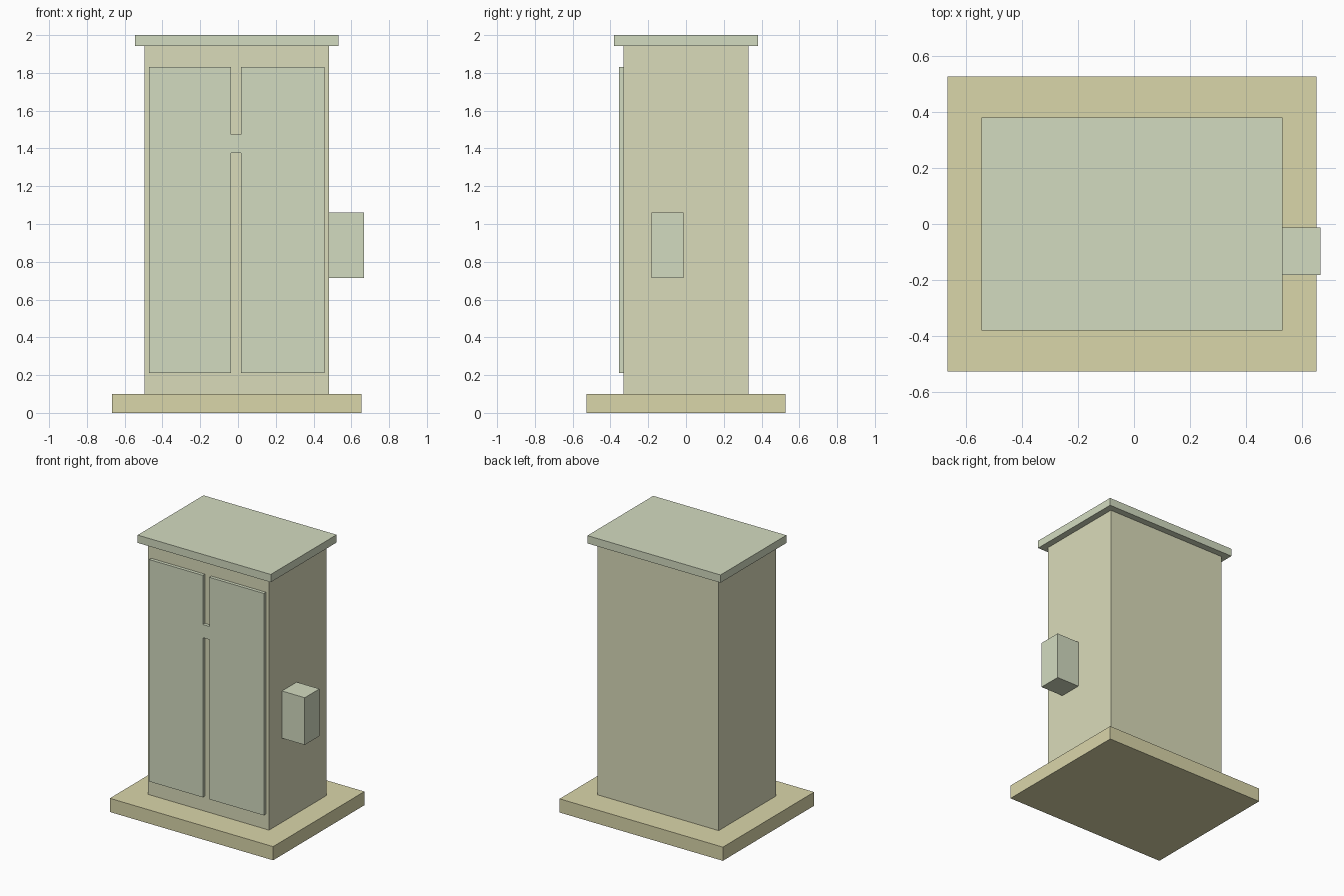
import bpy
import bmesh

if "Cube" in bpy.data.objects:
    bpy.data.objects.remove(bpy.data.objects["Cube"])


def make_material(name, color):
    mat = bpy.data.materials.new(name)
    mat.diffuse_color = (*color, 1.0)
    mat.use_nodes = True
    mat.node_tree.nodes["Principled BSDF"].inputs["Base Color"].default_value = mat.diffuse_color
    return mat


sand = make_material("sand", (0.70, 0.67, 0.40))
khaki = make_material("khaki", (0.70, 0.71, 0.49))
pale_green = make_material("pale_green", (0.65, 0.71, 0.53))


def finish(name, bm, mat):
    bmesh.ops.recalc_face_normals(bm, faces=bm.faces)
    mesh = bpy.data.meshes.new(name)
    bm.to_mesh(mesh)
    bm.free()
    mesh.materials.append(mat)
    obj = bpy.data.objects.new(name, mesh)
    bpy.context.collection.objects.link(obj)
    return obj


def box(name, x, y, z, mat):
    """Box from (min, max) ranges on each axis."""
    bm = bmesh.new()
    bmesh.ops.create_cube(bm, size=1.0)
    for v in bm.verts:
        v.co = [r[0] + (c + 0.5) * (r[1] - r[0]) for c, r in zip(v.co, (x, y, z))]
    return finish(name, bm, mat)


def plate(name, profile, y_back, y_front, mat):
    """Extrude an (x, z) outline along y."""
    bm = bmesh.new()
    face = bm.faces.new([bm.verts.new((x, y_back, z)) for x, z in profile])
    out = bmesh.ops.extrude_face_region(bm, geom=[face])
    for v in out["geom"]:
        if isinstance(v, bmesh.types.BMVert):
            v.co.y = y_front
    return finish(name, bm, mat)


# Plinth, cabinet and overhanging roof
box("base_slab", (-0.667, 0.653), (-0.527, 0.527), (0.0, 0.10), sand)
box("cabinet_body", (-0.496, 0.483), (-0.331, 0.331), (0.10, 1.943), khaki)
box("roof_cap", (-0.545, 0.531), (-0.38, 0.38), (1.943, 2.0), pale_green)

# Double doors joined by a latch bridge, as one H-shaped raised plate
L, l, r, R = -0.47, -0.036, 0.017, 0.457
bottom, top, latch_low, latch_high = 0.21, 1.832, 1.377, 1.473
plate("double_doors", [
    (L, bottom), (l, bottom), (l, latch_low), (r, latch_low), (r, bottom), (R, bottom),
    (R, top), (r, top), (r, latch_high), (l, latch_high), (l, top), (L, top),
], -0.331, -0.355, pale_green)

# Small box on the right side
box("side_box", (0.483, 0.667), (-0.182, -0.012), (0.715, 1.06), pale_green)
